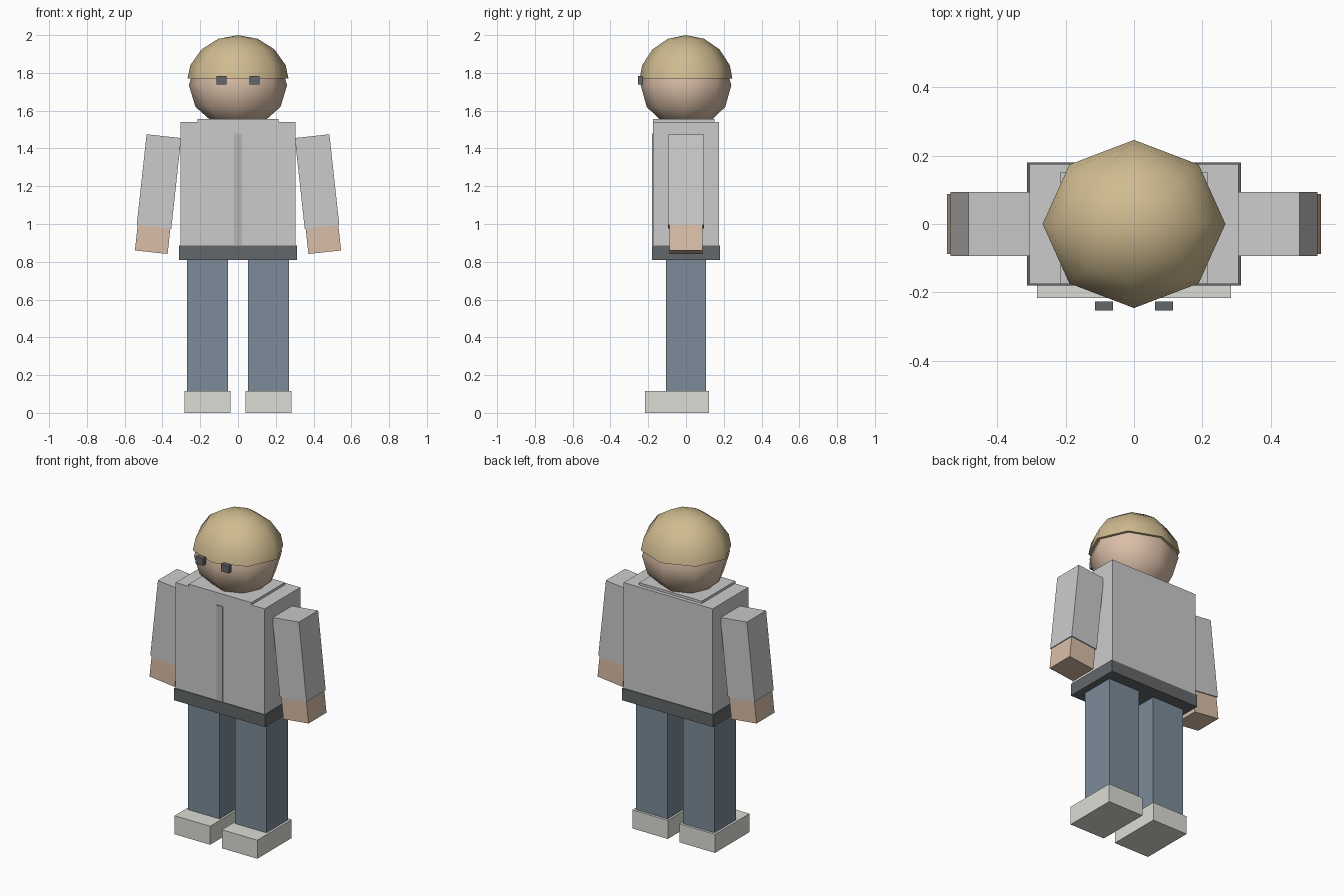
import bpy, bmesh
from math import radians, sin, cos
from mathutils import Matrix

if "Cube" in bpy.data.objects:
    bpy.data.objects.remove(bpy.data.objects["Cube"])


def material(name, rgb):
    m = bpy.data.materials.new(name)
    m.diffuse_color = (*rgb, 1)
    m.use_nodes = True
    m.node_tree.nodes["Principled BSDF"].inputs["Base Color"].default_value = m.diffuse_color
    return m


SKIN = material("skin", (0.70, 0.52, 0.39))
HAIR = material("hair", (0.63, 0.50, 0.28))
DENIM = material("denim", (0.20, 0.26, 0.32))
DARK = material("dark", (0.126, 0.137, 0.144))
SHOE = material("shoe", (0.72, 0.72, 0.67))
ZIP = material("zip", (0.46, 0.46, 0.46))


def finish(name, bm, mat):
    mesh = bpy.data.meshes.new(name)
    bm.to_mesh(mesh)
    bm.free()
    ob = bpy.data.objects.new(name, mesh)
    bpy.context.collection.objects.link(ob)
    if mat:
        mesh.materials.append(mat)
    return ob


def box(name, x, y, z, mat=None, place=Matrix()):
    """Box from (min, max) ranges, then moved by a matrix."""
    bm = bmesh.new()
    bmesh.ops.create_cube(bm, size=1)
    for v in bm.verts:
        v.co = [(a + b) / 2 + c * (b - a) for (a, b), c in zip((x, y, z), v.co)]
    bm.transform(place)
    return finish(name, bm, mat)


def ball(name, rings, radii, height, mat, cut=None):
    """Eight-sided smooth ellipsoid, optionally kept only above a height."""
    bm = bmesh.new()
    bmesh.ops.create_uvsphere(bm, u_segments=8, v_segments=rings, radius=1)
    bm.transform(Matrix.Translation((0, 0, height)) @ Matrix.Diagonal((*radii, 1)))
    for f in bm.faces:
        f.smooth = True
    if cut:
        bmesh.ops.bisect_plane(bm, geom=bm.verts[:] + bm.edges[:] + bm.faces[:],
                               plane_co=(0, 0, cut), plane_no=(0, 0, 1), clear_inner=True)
        rim = bmesh.ops.holes_fill(bm, edges=[e for e in bm.edges if e.is_boundary])
        for f in rim["faces"]:
            f.smooth = False
            for e in f.edges:
                e.smooth = False
    return finish(name, bm, mat)


# Jacket
box("torso", (-0.305, 0.305), (-0.175, 0.175), (0.82, 1.54))
box("waistband", (-0.312, 0.312), (-0.18, 0.18), (0.81, 0.885), DARK)
box("zip_strip", (-0.02, 0.02), (-0.181, -0.16), (0.89, 1.478), ZIP)
box("collar", (-0.215, 0.215), (-0.176, 0.152), (1.49, 1.555))

# Head and hair cap
ball("head", 6, (0.26, 0.24, 0.23), 1.735, SKIN)
ball("hair", 8, (0.273, 0.251, 0.258), 1.742, HAIR, cut=1.77)

# Paired parts on both sides
for side, s in (("left", 1), ("right", -1)):
    box(f"{side}_eye", (s * 0.088 - 0.026, s * 0.088 + 0.026), (-0.253, -0.227), (1.738, 1.783), DARK)
    box(f"{side}_leg", (s * 0.161 - 0.109, s * 0.161 + 0.109), (-0.106, 0.106), (0.10, 0.83), DENIM)
    box(f"{side}_shoe", (s * 0.162 - 0.122, s * 0.162 + 0.122), (-0.216, 0.121), (0, 0.115), SHOE)
    # Sleeve and hand hang outwards from the shoulder
    hang = Matrix.Translation((s * 0.3925, 0, 1.465)) @ Matrix.Rotation(radians(-6.2 * s), 4, 'Y')
    box(f"{side}_sleeve", (-0.092, 0.092), (-0.094, 0.094), (-0.483, 0), None, hang)
    box(f"{side}_hand", (-0.087, 0.087), (-0.088, 0.088), (-0.618, -0.47), SKIN, hang)
